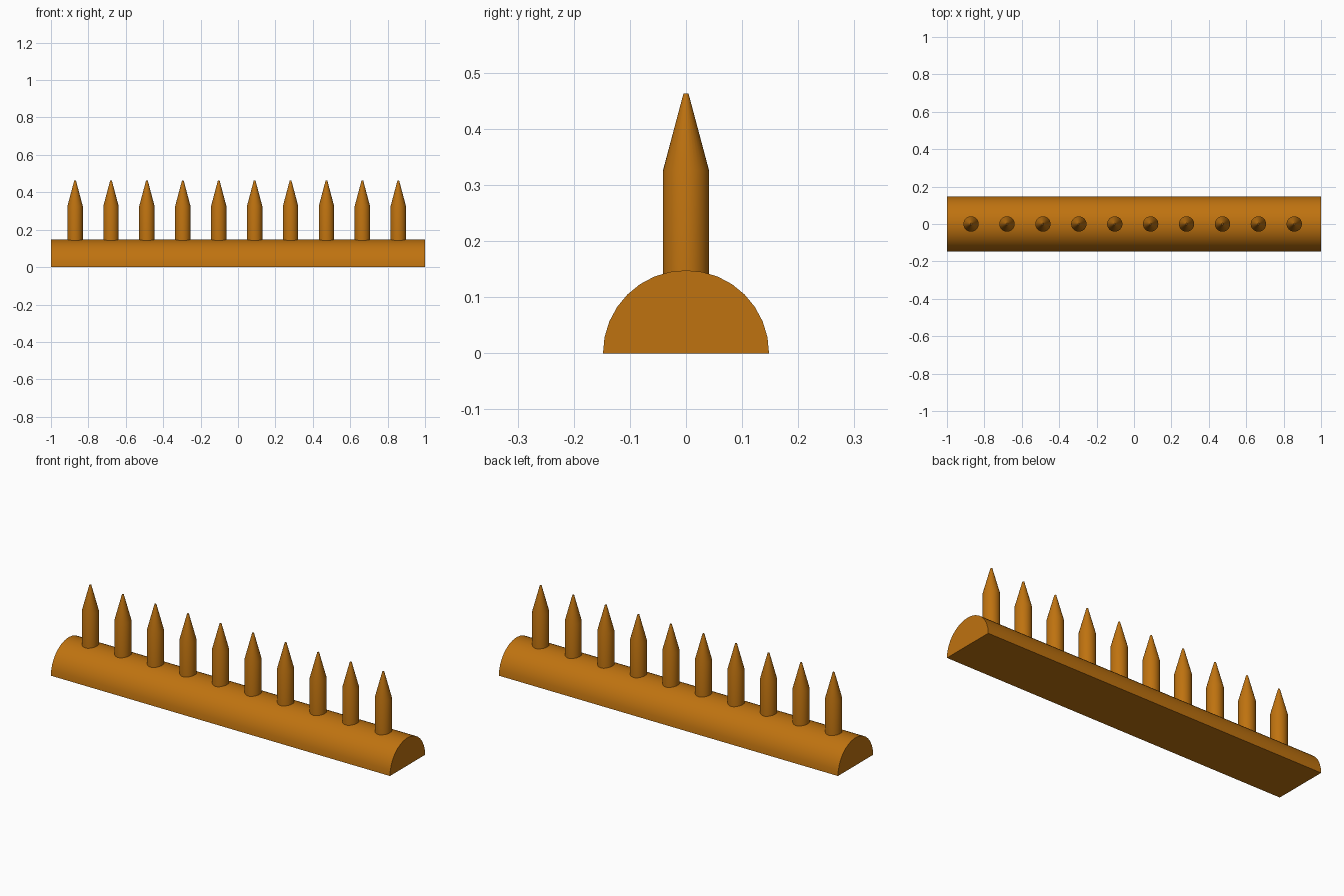
import bpy, bmesh, math

if "Cube" in bpy.data.objects:
    bpy.data.objects.remove(bpy.data.objects["Cube"])

wood = bpy.data.materials.new("orange_brown")
wood.diffuse_color = (0.52, 0.17, 0.005, 1)
wood.use_nodes = True
wood.node_tree.nodes["Principled BSDF"].inputs["Base Color"].default_value = wood.diffuse_color


def finish(name, bm, x=0.0):
    bmesh.ops.recalc_face_normals(bm, faces=bm.faces)
    mesh = bpy.data.meshes.new(name)
    bm.to_mesh(mesh)
    bm.free()
    mesh.materials.append(wood)
    obj = bpy.data.objects.new(name, mesh)
    obj.location.x = x
    bpy.context.collection.objects.link(obj)
    bpy.ops.object.select_all(action='DESELECT')
    obj.select_set(True)
    bpy.context.view_layer.objects.active = obj
    bpy.ops.object.shade_smooth_by_angle(angle=math.radians(20))


# Half-round rail: semicircle profile extruded along x
R, STEPS = 0.148, 16
bm = bmesh.new()
profile = [bm.verts.new((-1, R * math.cos(math.pi * i / STEPS), R * math.sin(math.pi * i / STEPS)))
           for i in range(STEPS + 1)]
cap = bm.faces.new(profile)
new = bmesh.ops.extrude_face_region(bm, geom=[cap], use_keep_orig=True)["geom"]
bmesh.ops.translate(bm, vec=(2, 0, 0), verts=[g for g in new if isinstance(g, bmesh.types.BMVert)])
finish("rail", bm)

# Row of pegs: round shaft with a tapered, slightly blunt point
SIDES = 32
PROFILE = [(0.041, 0.12), (0.041, 0.326), (0.0045, 0.463)]
for n in range(10):
    bm = bmesh.new()
    rings = [[bm.verts.new((r * math.cos(2 * math.pi * i / SIDES), r * math.sin(2 * math.pi * i / SIDES), z))
              for i in range(SIDES)] for r, z in PROFILE]
    for low, high in zip(rings, rings[1:]):
        for i in range(SIDES):
            j = (i + 1) % SIDES
            bm.faces.new((low[i], low[j], high[j], high[i]))
    bm.faces.new(rings[0])
    bm.faces.new(rings[-1])
    finish(f"spike_{n + 1}", bm, -0.871 + 0.192 * n)
